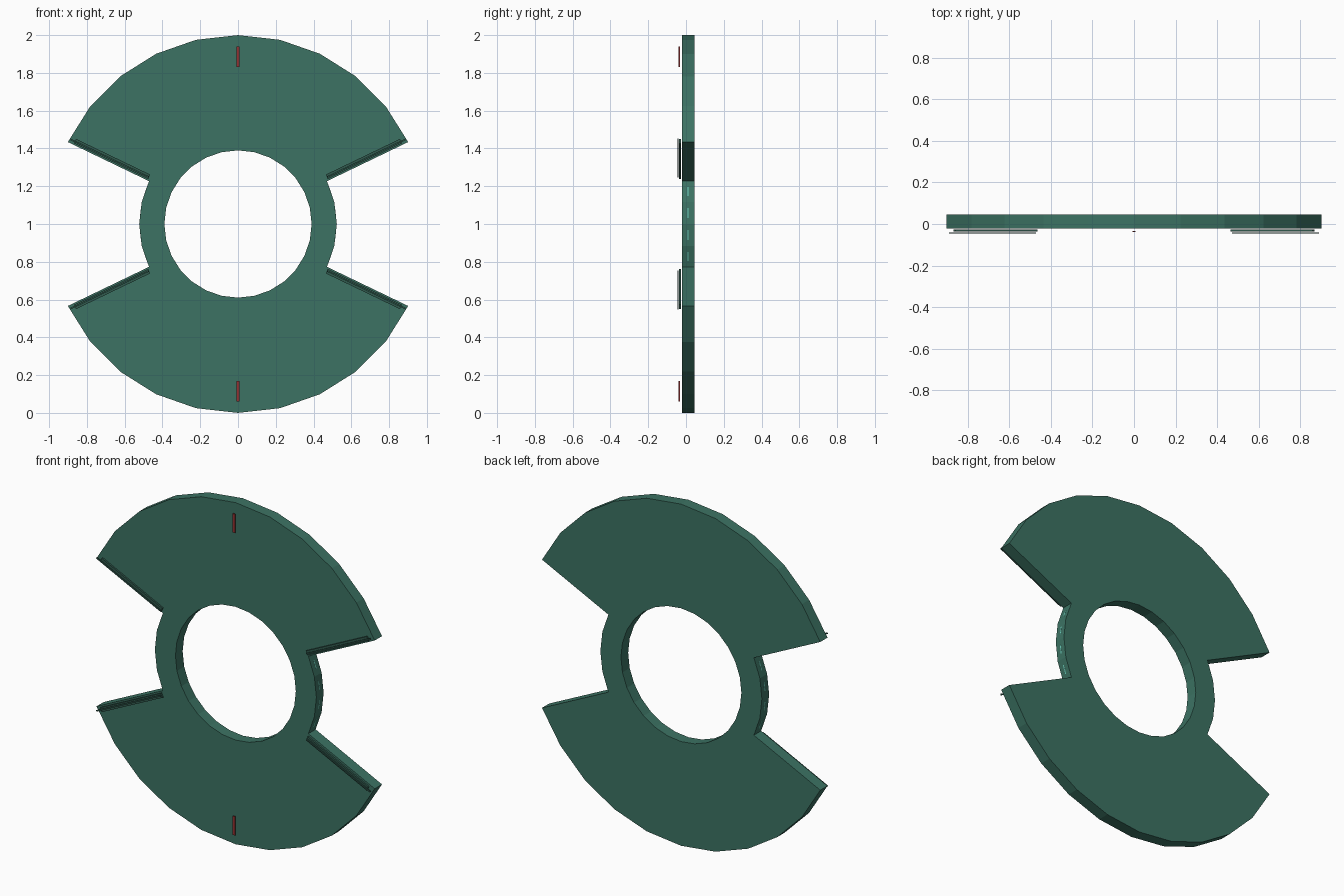
import bpy, bmesh, math

if "Cube" in bpy.data.objects:
    bpy.data.objects.remove(bpy.data.objects["Cube"])

SEG = 28
STEP = 2 * math.pi / SEG
BACK, FRONT = 0.045, -0.022
MID = (BACK + FRONT) / 2


def material(name, rgb):
    m = bpy.data.materials.new(name)
    m.diffuse_color = (*rgb, 1)
    m.use_nodes = True
    m.node_tree.nodes["Principled BSDF"].inputs["Base Color"].default_value = m.diffuse_color
    return m


green = material("green", (0.045, 0.17, 0.125))
dark = material("dark_green", (0.03, 0.10, 0.075))
glow = material("light_teal", (0.15, 0.62, 0.5))
red = material("red", (0.3, 0.03, 0.03))


def finish(name, bm, mat):
    bmesh.ops.recalc_face_normals(bm, faces=bm.faces)
    me = bpy.data.meshes.new(name)
    bm.to_mesh(me)
    bm.free()
    me.materials.append(mat)
    ob = bpy.data.objects.new(name, me)
    bpy.context.collection.objects.link(ob)
    return ob


def polar(r, i):
    return r * math.sin(i * STEP), 1 + r * math.cos(i * STEP)


def prism(bm, pts, y0, y1):
    """Extrude an (x, z) outline from y0 to y1."""
    f = bm.faces.new([bm.verts.new((x, y0, z)) for x, z in pts])
    g = bmesh.ops.extrude_face_region(bm, geom=[f])["geom"]
    for v in g:
        if isinstance(v, bmesh.types.BMVert):
            v.co.y = y1


# disc: outer radius steps down to the hub between the two fan blades
def is_blade(i):
    return (i + 5) % 14 < 10      # segment i spans steps i..i+1


bm = bmesh.new()
for i in range(SEG):
    radii = [0.39, 0.523] + ([1.0] if is_blade(i) else [])
    for a, b in zip(radii, radii[1:]):
        quad = [polar(a, i), polar(b, i), polar(b, i + 1), polar(a, i + 1)]
        front = [bm.verts.new((x, FRONT, z)) for x, z in quad]
        bm.faces.new(front)
bmesh.ops.remove_doubles(bm, verts=bm.verts, dist=1e-4)
g = bmesh.ops.extrude_face_region(bm, geom=bm.faces[:])["geom"]
bmesh.ops.translate(bm, vec=(0, BACK - FRONT, 0),
                    verts=[v for v in g if isinstance(v, bmesh.types.BMVert)])
finish("fan_disc", bm, green)

# thin light lines on the rim: short dashes on the hub edges
bm = bmesh.new()
for i in range(SEG):
    if not is_blade(i):
        (x0, z0), (x1, z1) = polar(0.5235, i), polar(0.5235, i + 1)
        def at(t, s):
            x, z = x0 + (x1 - x0) * t, z0 + (z1 - z0) * t
            return x * s, 1 + (z - 1) * s
        prism(bm, [at(.28, 1), at(.72, 1), at(.72, .998), at(.28, .998)],
              MID - 0.003, MID + 0.003)
finish("hub_light_dashes", bm, glow)

# paired raised strips beside each straight blade edge
def strips(name, r0, r1, o0, o1, y0, y1):
    a = 2 * STEP                 # blade edge angle above horizontal
    bm = bmesh.new()
    for sx in (1, -1):
        for sz in (1, -1):
            prism(bm, [(sx * (r * math.cos(a) - o * math.sin(a)),
                        1 + sz * (r * math.sin(a) + o * math.cos(a)))
                       for r, o in ((r0, o0), (r1, o0), (r1, o1), (r0, o1))],
                  y0, y1)
    finish(name, bm, dark)


strips("edge_strip_base", 0.532, 0.968, 0.008, 0.034, -0.036, -0.026)
strips("edge_strip_cap", 0.535, 0.993, 0.015, 0.023, -0.045, -0.040)

# red tick marks at the top and bottom of the front
bm = bmesh.new()
for s in (1, -1):
    prism(bm, [(x, 1 + s * z) for x, z in
               ((-.008, .83), (.008, .83), (.008, .94), (-.008, .94))],
          -0.039, -0.033)
finish("red_marks", bm, red)
